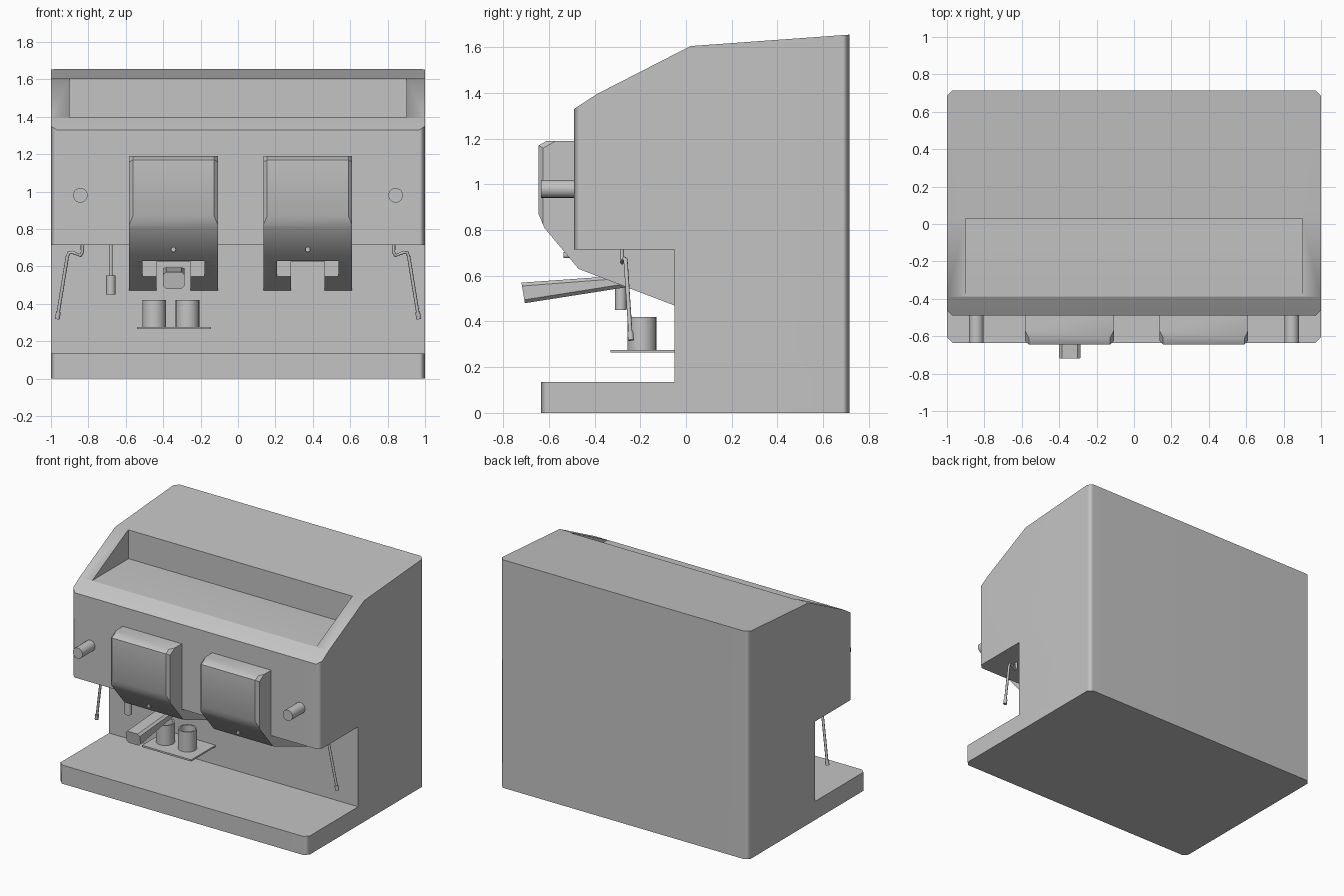
import bpy, bmesh
from math import radians
from mathutils import Vector

cube = bpy.data.objects.get("Cube")
if cube:
    bpy.data.objects.remove(cube, do_unlink=True)

GREY = (0.55, 0.55, 0.55, 1)
steel = bpy.data.materials.new("brushed grey")
steel.use_nodes = True
steel.diffuse_color = GREY
steel.node_tree.nodes["Principled BSDF"].inputs["Base Color"].default_value = GREY


def activate(ob):
    bpy.ops.object.select_all(action='DESELECT')
    ob.select_set(True)
    bpy.context.view_layer.objects.active = ob


def make(name, bm):
    bmesh.ops.recalc_face_normals(bm, faces=bm.faces[:])
    mesh = bpy.data.meshes.new(name)
    bm.to_mesh(mesh)
    bm.free()
    mesh.materials.append(steel)
    ob = bpy.data.objects.new(name, mesh)
    bpy.context.collection.objects.link(ob)
    return ob


def smooth(ob, angle=35):
    activate(ob)
    bpy.ops.object.shade_smooth_by_angle(angle=radians(angle))


def prism(name, profile, x0, x1, test=None, width=0.03):
    """Extrude a (y, z) profile along x and chamfer the edges that pass the test."""
    bm = bmesh.new()
    face = bm.faces.new([bm.verts.new((x0, y, z)) for y, z in profile])
    ext = bmesh.ops.extrude_face_region(bm, geom=[face])
    moved = [g for g in ext["geom"] if isinstance(g, bmesh.types.BMVert)]
    bmesh.ops.translate(bm, verts=moved, vec=(x1 - x0, 0, 0))
    if test:
        edges = [e for e in bm.edges if test(e.verts[0].co, e.verts[1].co)]
        bmesh.ops.bevel(bm, geom=edges, offset=width, segments=1,
                        profile=0.5, affect='EDGES')
    return make(name, bm)


def block(name, x0, x1, y0, y1, z0, z1):
    return prism(name, [(y0, z0), (y1, z0), (y1, z1), (y0, z1)], x0, x1)


def cut(ob, cutter):
    cutter.hide_render = True
    mod = ob.modifiers.new("cut", 'BOOLEAN')
    mod.operation = 'DIFFERENCE'
    mod.solver = 'EXACT'
    mod.object = cutter
    activate(ob)
    bpy.ops.object.modifier_apply(modifier=mod.name)
    bpy.data.objects.remove(cutter, do_unlink=True)


def rod(name, a, b, radius, sides=20):
    """Cylinder between two points."""
    a, b = Vector(a), Vector(b)
    bm = bmesh.new()
    bmesh.ops.create_cone(bm, cap_ends=True, segments=sides, radius1=radius,
                          radius2=radius, depth=(b - a).length)
    turn = (b - a).to_track_quat('Z', 'Y').to_matrix()
    bmesh.ops.rotate(bm, verts=bm.verts, matrix=turn)
    bmesh.ops.translate(bm, verts=bm.verts, vec=(a + b) / 2)
    ob = make(name, bm)
    smooth(ob)
    return ob


def tube(name, points, radius):
    """Round pipe along a path."""
    curve = bpy.data.curves.new(name, 'CURVE')
    curve.dimensions = '3D'
    curve.bevel_depth = radius
    curve.bevel_resolution = 2
    curve.use_fill_caps = True
    spline = curve.splines.new('POLY')
    spline.points.add(len(points) - 1)
    for p, co in zip(spline.points, points):
        p.co = (*co, 1)
    curve.materials.append(steel)
    ob = bpy.data.objects.new(name, curve)
    bpy.context.collection.objects.link(ob)
    activate(ob)
    bpy.ops.object.convert(target='MESH')
    smooth(bpy.context.object, 60)


# Housing: base, column and overhanging head in one side profile
def outer_corner(a, b):
    return (a.x == b.x and abs(a.y - b.y) < 0.001
            and (a.y > 0.7 or a.y < -0.45))


body = prism("housing", [
    (-0.635, 0), (0.715, 0), (0.715, 1.655), (0.02, 1.605), (-0.39, 1.395),
    (-0.49, 1.33), (-0.49, 0.715), (-0.05, 0.715), (-0.05, 0.135),
    (-0.635, 0.135)], -1, 1, outer_corner)

# Cup shelf sunk into the sloping top
cut(body, block("shelf_cutter", -0.9, 0.9, -0.6, 0.03, 1.397, 1.9))
smooth(body, 50)
weighted = body.modifiers.new("weighted normals", 'WEIGHTED_NORMAL')
weighted.keep_sharp = True


# Brew groups with a slotted underside
def front_side(a, b):
    return a.x == b.x and a.y < -0.6 and b.y < -0.6 and min(a.z, b.z) > 0.85


for side, cx in (("right", -0.345), ("left", 0.373)):
    group = prism(side + "_brew_group", [
        (-0.45, 1.19), (-0.61, 1.19), (-0.645, 1.17), (-0.645, 0.87),
        (-0.62, 0.81), (-0.47, 0.63), (-0.04, 0.466), (-0.04, 0.8),
        (-0.45, 0.8)], cx - 0.237, cx + 0.237, front_side, 0.02)
    cut(group, block("slot_cutter", cx - 0.165, cx + 0.165, -0.6, -0.25, 0.3, 0.628))
    cut(group, block("slot_cutter", cx - 0.09, cx + 0.09, -0.3, 0.1, 0.3, 0.627))
    smooth(group, 30)
    rod(side + "_group_bolt", (cx, -0.51, 0.69), (cx, -0.535, 0.69), 0.013, 12)

# Filter handle
handle = prism("filter_handle", [
    (-0.72, 0.57), (-0.705, 0.48), (-0.26, 0.55), (-0.26, 0.59), (-0.36, 0.595)],
    -0.4, -0.287, lambda a, b: a.x == b.x and abs(a.y - b.y) > 0.2, 0.015)
smooth(handle, 30)

# Cup tray and cups
block("cup_tray", -0.54, -0.145, -0.33, -0.04, 0.264, 0.276)
for i, x in enumerate((-0.448, -0.27)):
    cup = rod(f"cup_{i + 1}", (x, -0.193, 0.276), (x, -0.193, 0.42), 0.063, 24)
    cut(cup, rod("cup_cutter", (x, -0.193, 0.295), (x, -0.193, 0.5), 0.052, 24))
    smooth(cup)

# Knobs and steam wands on both sides
for side, s in (("right", -1), ("left", 1)):
    rod(side + "_knob", (s * 0.843, -0.47, 0.98), (s * 0.843, -0.635, 0.98), 0.039)
    path = [(0.832, -0.28, 0.73), (0.832, -0.28, 0.675), (0.842, -0.279, 0.658),
            (0.885, -0.27, 0.675), (0.905, -0.265, 0.672), (0.913, -0.263, 0.65),
            (0.965, -0.242, 0.33)]
    tube(side + "_steam_wand", [(s * x, y, z) for x, y, z in path], 0.009)
    rod(side + "_wand_tip", (s * 0.96, -0.244, 0.355), (s * 0.967, -0.241, 0.318), 0.013, 12)

# Hot water spout
rod("water_pipe", (-0.68, -0.285, 0.73), (-0.68, -0.285, 0.54), 0.01, 12)
rod("water_nozzle", (-0.68, -0.285, 0.55), (-0.68, -0.285, 0.45), 0.025, 16)
